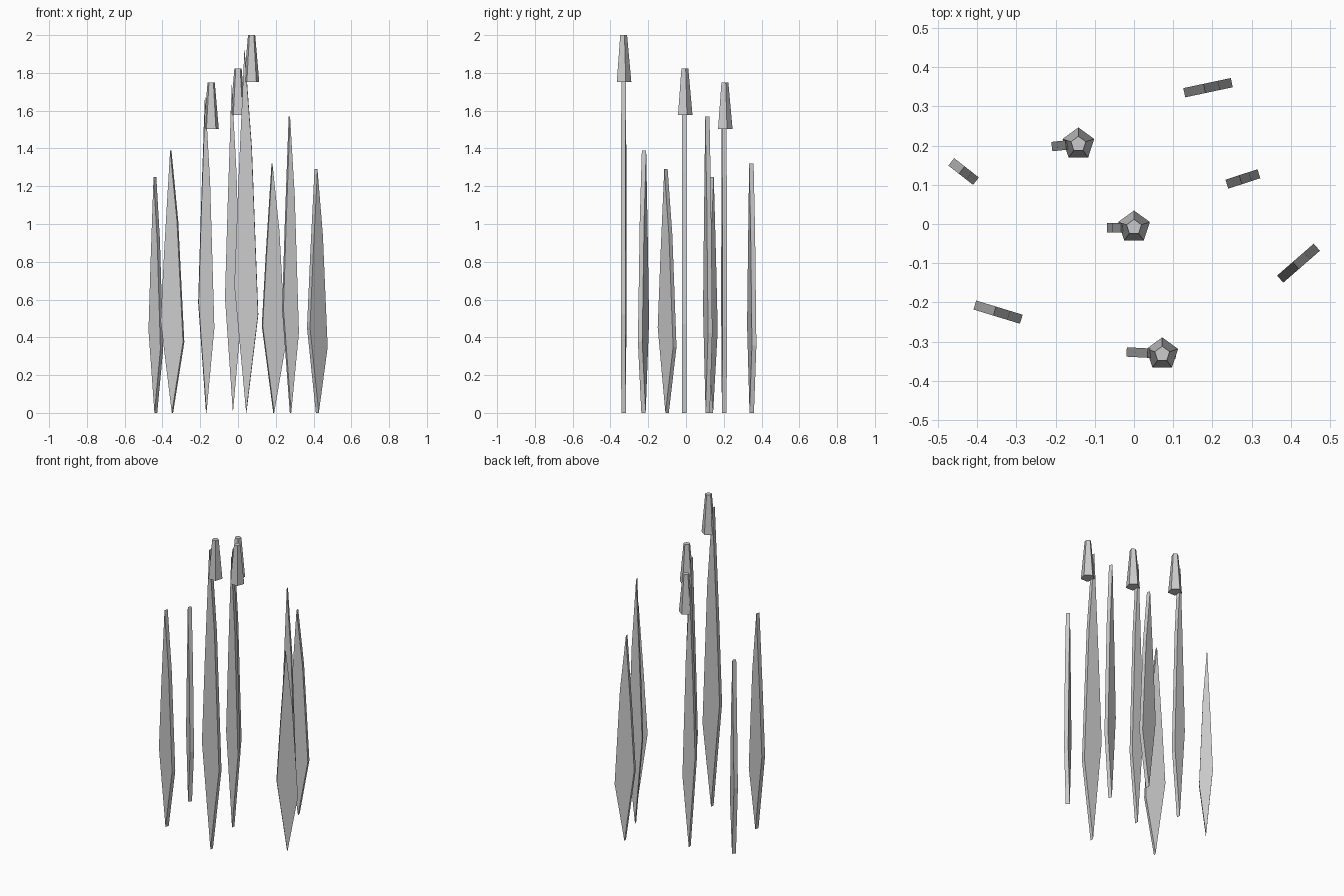
import bpy, bmesh, math
from mathutils import Matrix

if "Cube" in bpy.data.objects:
    bpy.data.objects.remove(bpy.data.objects["Cube"])

grey = bpy.data.materials.new("plain_grey")
grey.diffuse_color = (0.6, 0.6, 0.6, 1)
grey.use_nodes = True
grey.node_tree.nodes["Principled BSDF"].inputs["Base Color"].default_value = grey.diffuse_color

# Leaf outline: (fraction of half width, fraction of height)
OUTLINE = [(0, 0), (1, 0.27), (0.46, 0.73), (-0.15, 1), (-0.65, 0.64), (-1, 0.35)]
THICK = 0.024


def finish(bm, name, matrix):
    bmesh.ops.recalc_face_normals(bm, faces=bm.faces)
    mesh = bpy.data.meshes.new(name)
    bm.to_mesh(mesh)
    bm.free()
    mesh.materials.append(grey)
    obj = bpy.data.objects.new(name, mesh)
    obj.matrix_world = matrix
    bpy.context.collection.objects.link(obj)


def leaf(name, x, y, half, height, angle):
    """Thin upright plate cut to the leaf outline."""
    bm = bmesh.new()
    face = bm.faces.new([bm.verts.new((u * half, -THICK / 2, v * height)) for u, v in OUTLINE])
    out = bmesh.ops.extrude_face_region(bm, geom=[face])
    moved = [g for g in out["geom"] if isinstance(g, bmesh.types.BMVert)]
    bmesh.ops.translate(bm, verts=moved, vec=(0, THICK, 0))
    finish(bm, name, Matrix.Translation((x, y, 0)) @ Matrix.Rotation(math.radians(angle), 4, "Z"))


def seed_head(name, x, y, top):
    """Five-sided tapered head with one corner towards the back."""
    bm = bmesh.new()
    bmesh.ops.create_cone(bm, cap_ends=True, segments=5, radius1=0.0425, radius2=0.02, depth=0.248)
    # turn so that one corner points along +y
    v = bm.verts[:][0].co
    turn = math.pi / 2 - math.atan2(v.y, v.x)
    finish(bm, name, Matrix.Translation((x, y, top - 0.124)) @ Matrix.Rotation(turn, 4, "Z"))


# Leaves: x, y, half width, height, turn in degrees
LEAVES = [
    (-0.435, 0.134, 0.040, 1.25, -38),
    (-0.347, -0.225, 0.062, 1.39, -17),
    (-0.168, 0.202, 0.042, 1.67, 6),
    (-0.027, -0.010, 0.042, 1.74, 0),
    (0.044, -0.330, 0.063, 1.925, -3),
    (0.189, 0.348, 0.062, 1.32, 12),
    (0.278, 0.115, 0.043, 1.57, 18),
    (0.420, -0.100, 0.062, 1.29, 41),
]
for i, args in enumerate(LEAVES):
    leaf(f"leaf_{i + 1}", *args)

# Seed heads: x, y, top height
for i, args in enumerate([(-0.142, 0.204, 1.75), (0.0, -0.008, 1.824), (0.072, -0.332, 2.0)]):
    seed_head(f"seed_head_{i + 1}", *args)
